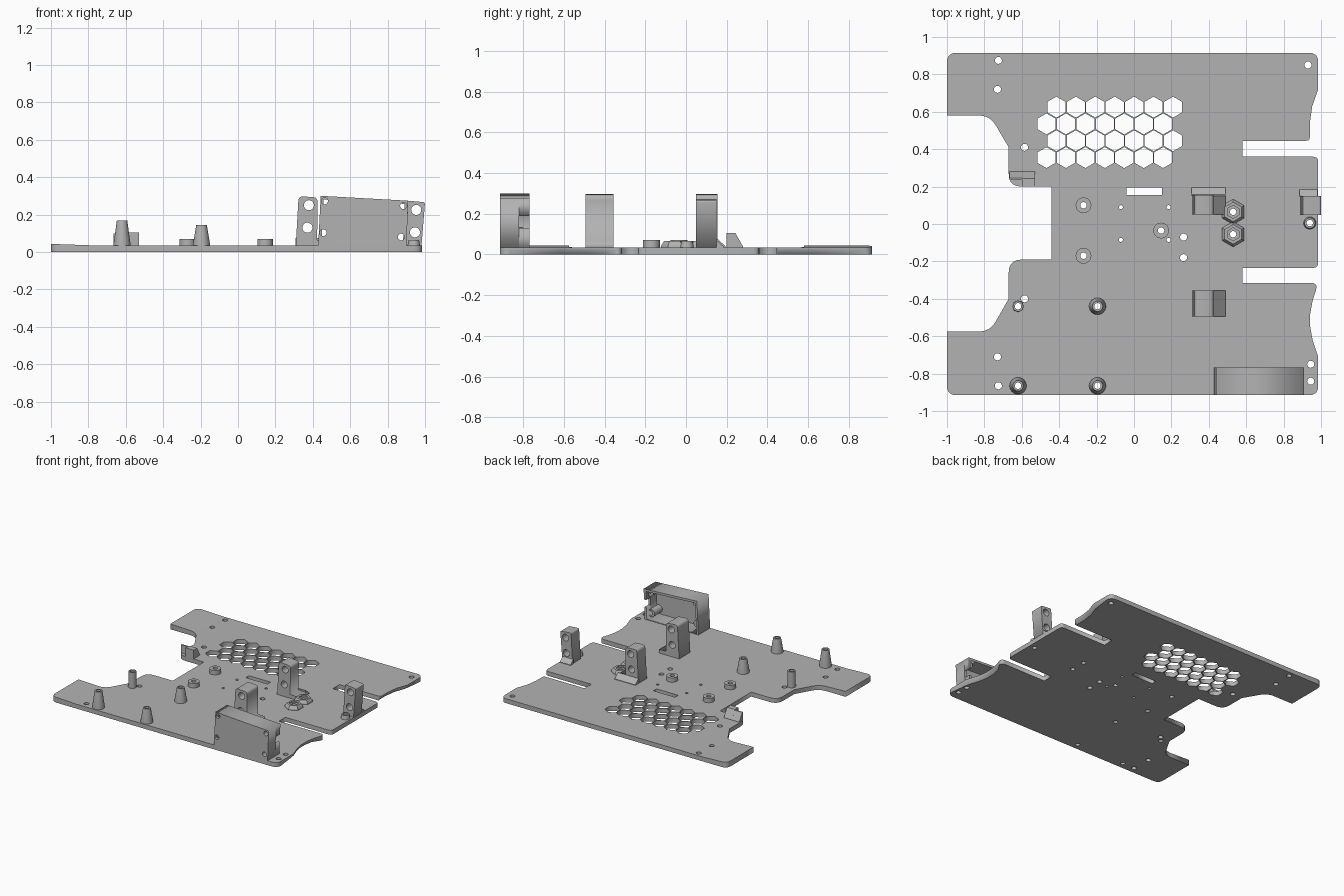
import bpy, bmesh, math

if "Cube" in bpy.data.objects:
    bpy.data.objects.remove(bpy.data.objects["Cube"])

grey = bpy.data.materials.new("grey_plastic")
grey.diffuse_color = (0.45, 0.45, 0.45, 1)
grey.use_nodes = True
grey.node_tree.nodes["Principled BSDF"].inputs["Base Color"].default_value = grey.diffuse_color


def add_object(name, bm):
    bmesh.ops.recalc_face_normals(bm, faces=bm.faces)
    mesh = bpy.data.meshes.new(name)
    bm.to_mesh(mesh)
    bm.free()
    mesh.materials.append(grey)
    obj = bpy.data.objects.new(name, mesh)
    bpy.context.collection.objects.link(obj)
    return obj


def circle(x, y, r, n=20, start=0.0):
    return [(x + r * math.cos(start + math.tau * i / n),
             y + r * math.sin(start + math.tau * i / n)) for i in range(n)]


def rounded(points):
    """Points are (x, y) or (x, y, radius); rounded corners become short arcs."""
    out = []
    for i, p in enumerate(points):
        if len(p) == 2:
            out.append(p)
            continue
        ends = []
        for q in (points[i - 1], points[(i + 1) % len(points)]):
            d = math.hypot(q[0] - p[0], q[1] - p[1])
            ends.append([p[k] + (q[k] - p[k]) * p[2] / d for k in (0, 1)])
        for s in range(6):
            t = s / 5
            out.append(tuple((1 - t) ** 2 * ends[0][k] + 2 * t * (1 - t) * p[k]
                             + t * t * ends[1][k] for k in (0, 1)))
    return out


def slab(loops, low, high, upright=False):
    """Fill an outline with holes and extrude it along z, or along y if upright."""
    curve = bpy.data.curves.new("outline", 'CURVE')
    curve.dimensions = '2D'
    curve.fill_mode = 'BOTH'
    curve.extrude = (high - low) / 2
    for loop in loops:
        spline = curve.splines.new('POLY')
        spline.points.add(len(loop) - 1)
        for pt, (u, v) in zip(spline.points, loop):
            pt.co = (u, v, 0, 1)
        spline.use_cyclic_u = True
    obj = bpy.data.objects.new("outline", curve)
    bpy.context.collection.objects.link(obj)
    mesh = bpy.data.meshes.new_from_object(
        obj.evaluated_get(bpy.context.evaluated_depsgraph_get()))
    bm = bmesh.new()
    bm.from_mesh(mesh)
    bpy.data.objects.remove(obj)
    bpy.data.curves.remove(curve)
    bpy.data.meshes.remove(mesh)
    bmesh.ops.remove_doubles(bm, verts=bm.verts, dist=1e-5)
    for v in bm.verts:
        w = v.co.z + (low + high) / 2
        v.co = (v.co.x, w, v.co.y) if upright else (v.co.x, v.co.y, w)
    return bm


def lathe(name, x, y, profile, n=24, start=0.0):
    """Revolve a closed (radius, height) profile."""
    bm = bmesh.new()
    rings = [[bm.verts.new((px, py, z)) for px, py in circle(x, y, r, n, start)]
             for r, z in profile]
    for k, ring in enumerate(rings):
        nxt = rings[(k + 1) % len(rings)]
        for i in range(n):
            j = (i + 1) % n
            bm.faces.new((ring[i], ring[j], nxt[j], nxt[i]))
    obj = add_object(name, bm)
    if n > 8:
        for p in obj.data.polygons:
            p.use_smooth = True
        bpy.context.view_layer.objects.active = obj
        obj.select_set(True)
        bpy.ops.object.shade_smooth_by_angle(angle=math.radians(35))
        obj.select_set(False)


TOP = 0.035

# Base plate outline
outline = rounded([
    (-1, -0.915, 0.05), (0.985, -0.915, 0.05), (0.985, -0.71), (0.955, -0.62),
    (0.942, -0.55), (0.942, -0.48), (0.955, -0.41), (0.985, -0.315, 0.04),
    (0.58, -0.315), (0.58, -0.235), (0.985, -0.235, 0.03), (0.985, 0.36, 0.03),
    (0.58, 0.36), (0.58, 0.445), (0.94, 0.445, 0.02), (0.94, 0.54),
    (0.953, 0.63), (0.985, 0.72), (0.985, 0.915, 0.05), (-1, 0.915, 0.05),
    (-1, 0.58), (-0.77, 0.58, 0.06), (-0.67, 0.41), (-0.67, 0.2, 0.07),
    (-0.44, 0.2), (-0.44, -0.19), (-0.67, -0.19, 0.07), (-0.67, -0.4),
    (-0.77, -0.575, 0.06), (-1, -0.575)])
loops = [outline, [(-0.04, 0.155), (0.15, 0.155), (0.15, 0.195), (-0.04, 0.195)]]

# Screw holes
for x, y in [(-0.725, 0.875), (-0.73, 0.72), (-0.585, 0.41), (0.93, 0.85),
             (-0.585, -0.4), (-0.73, -0.71), (-0.725, -0.865), (0.945, -0.75),
             (0.945, -0.84), (0.265, -0.07), (0.265, -0.18)]:
    loops.append(circle(x, y, 0.019, 16))
for x in (-0.07, 0.185):
    for y in (-0.085, 0.09):
        loops.append(circle(x, y, 0.011, 12))

# Holes below the bosses and posts
bosses = [(-0.27, 0.1), (-0.27, -0.17), (0.145, -0.035)]
nuts = [(0.53, 0.065), (0.53, -0.055)]
posts = [(-0.62, -0.44, 0.03, 0.028, 0.16), (-0.195, -0.44, 0.045, 0.028, 0.145),
         (-0.62, -0.865, 0.045, 0.028, 0.167), (-0.195, -0.865, 0.045, 0.028, 0.145)]
for x, y in bosses + nuts + [(0.94, 0.005)] + [p[:2] for p in posts]:
    loops.append(circle(x, y, 0.017, 24))

# Honeycomb vent
for row in range(4):
    for col in range(7):
        x = (-0.415, -0.468)[row % 2] + col * 0.104
        loops.append(circle(x, 0.625 - row * 0.09, 0.056, 6, math.pi / 2))

bm = slab(loops, 0, TOP)
for co, no in (((-0.77, 0, 0), (1, 0, 0)), ((0, 0, 0.02), (0, 0, 1))):
    bmesh.ops.bisect_plane(bm, geom=bm.verts[:] + bm.edges[:] + bm.faces[:],
                           plane_co=co, plane_no=no)
for v in bm.verts:
    if v.co.z > TOP - 0.001 and v.co.x < -0.77:      # raised left tabs
        v.co.z += (-0.77 - v.co.x) * 0.035
    if v.co.z < 0.001 and v.co.x > 0.93 and 0.4 < abs(v.co.y) < 0.73:
        v.co.x -= 0.02                               # undercut right edges
add_object("base_plate", bm)

# Ring bosses
for x, y in bosses:
    lathe("ring_boss", x, y, [(0.017, 0.02), (0.042, 0.02), (0.042, 0.07), (0.017, 0.07)])
lathe("screw_boss", 0.94, 0.005, [(0.017, 0.02), (0.036, 0.02), (0.028, 0.065), (0.017, 0.065)])

# Tapered standoff posts
for x, y, r0, r1, h in posts:
    lathe("standoff_post", x, y, [(0.017, 0.02), (r0, 0.02), (r0, 0.045), (r1, h), (0.017, h)])

# Hexagonal nut holders
for x, y in nuts:
    lathe("nut_holder", x, y, [(0.035, 0.02), (0.07, 0.02), (0.066, 0.045),
                               (0.052, 0.066), (0.035, 0.066)], 6, math.pi / 2)
    lathe("nut_seat", x, y, [(0.017, 0.02), (0.038, 0.02), (0.038, 0.055), (0.017, 0.055)])


# Leaning motor brackets, each with two cross holes
def bracket(name, x, y0, y1, h, foot):
    shape = [(x, 0.02), (x + 0.016, h, 0.025), (x + 0.118, h - 0.006, 0.025), (x + 0.115, 0.065)]
    shape += [(x + 0.18, 0.062), (x + 0.18, 0.02)] if foot else [(x + 0.1, 0.02)]
    holes = [circle(x + 0.071, h - 0.048, 0.027), circle(x + 0.063, h - 0.168, 0.027)]
    if not foot:
        shape = [(x, 0.02), (x + 0.016, h + 0.004, 0.012), (x + 0.11, h - 0.004, 0.012), (x + 0.09, 0.02)]
        holes = [circle(x + 0.063, h - 0.045, 0.027), circle(x + 0.056, h - 0.165, 0.027)]
    add_object(name, slab([rounded(shape)] + holes, y0, y1, True))


def wedge(name, x0, x1, y0, y1, h, y2):
    """Block from y0 to y1 that ramps down to the plate at y2."""
    bm = bmesh.new()
    pts = [(y0, 0.02), (y0, h), (y1, h), (y2, TOP + 0.004), (y2, 0.02)]
    face = bm.faces.new([bm.verts.new((x0, y, z)) for y, z in pts])
    ext = bmesh.ops.extrude_face_region(bm, geom=[face])
    for v in ext["geom"]:
        if isinstance(v, bmesh.types.BMVert):
            v.co.x = x1
    add_object(name, bm)


bracket("middle_bracket", 0.308, 0.05, 0.155, 0.298, True)
bracket("front_bracket", 0.308, -0.495, -0.355, 0.298, True)
bracket("right_bracket", 0.89, 0.048, 0.15, 0.27, False)
wedge("middle_bracket_toe", 0.308, 0.49, 0.15, 0.157, 0.075, 0.195)
wedge("right_bracket_toe", 0.885, 0.98, 0.145, 0.15, 0.07, 0.185)

# Small clip block on the left edge
wedge("edge_clip", -0.6, -0.53, 0.2, 0.243, 0.105, 0.28)
wedge("edge_clip_end", -0.665, -0.6, 0.235, 0.245, 0.1, 0.28)

# Front housing: pierced panel, rim open to the back and a notched right side
outer = [(0.428, 0.02), (0.9, 0.02), (0.91, 0.274), (0.442, 0.3)]
inner = [(0.446, 0.04), (0.882, 0.04), (0.891, 0.257), (0.458, 0.281)]
screws = [(0.463, 0.272), (0.885, 0.247), (0.455, 0.103), (0.873, 0.08)]
add_object("housing_panel",
           slab([outer] + [circle(x, z, 0.018) for x, z in screws], -0.915, -0.897, True))
add_object("housing_rim", slab([outer, inner], -0.897, -0.82, True))
notched = [outer[0], outer[1], (0.904, 0.13), (0.886, 0.13), inner[1], inner[0],
           inner[3], inner[2], (0.889, 0.19), (0.907, 0.19), outer[2], outer[3]]
add_object("housing_notched_rim", slab([notched], -0.82, -0.768, True))
for x, z in screws:
    add_object("housing_screw_boss",
               slab([circle(x + (0.008 if x < 0.6 else -0.008), z - (0.006 if z > 0.2 else 0), 0.03),
                     circle(x, z, 0.018)], -0.897, -0.8, True))
